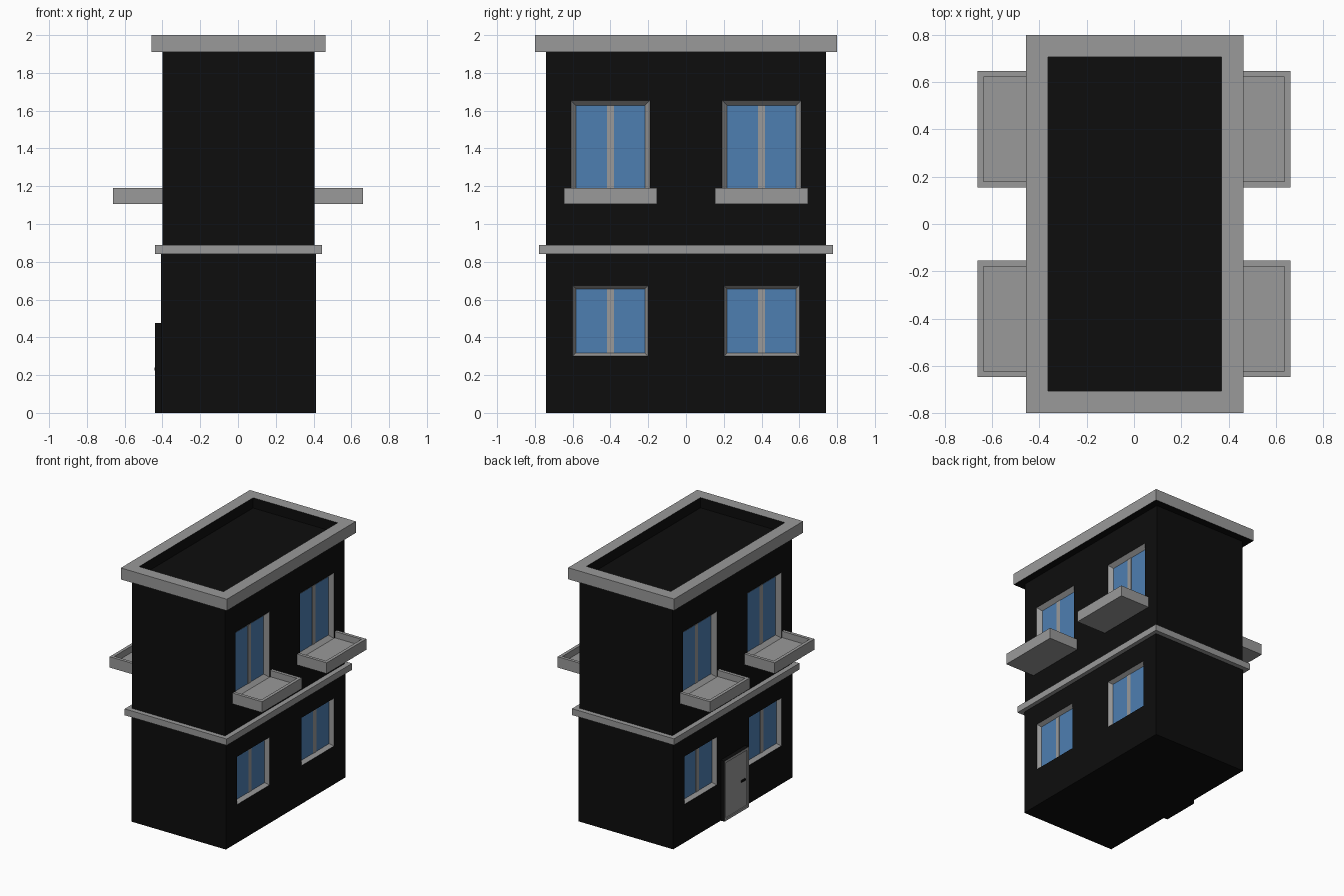
import bpy, bmesh
from mathutils import Vector

if "Cube" in bpy.data.objects:
    bpy.data.objects.remove(bpy.data.objects["Cube"])


def material(name, rgb):
    m = bpy.data.materials.new(name)
    m.diffuse_color = (*rgb, 1)
    m.use_nodes = True
    m.node_tree.nodes["Principled BSDF"].inputs["Base Color"].default_value = m.diffuse_color
    return m


MATS = [material("black_wall", (0.004, 0.004, 0.004)),
        material("grey_stone", (0.32, 0.32, 0.32)),
        material("blue_glass", (0.076, 0.21, 0.44))]
BLACK, GREY, BLUE = 0, 1, 2
CX = 0.003  # the block sits very slightly off centre


def finish(bm, name):
    me = bpy.data.meshes.new(name)
    bm.to_mesh(me)
    bm.free()
    for m in MATS:
        me.materials.append(m)
    ob = bpy.data.objects.new(name, me)
    bpy.context.collection.objects.link(ob)
    return ob


def quad(bm, pts, mat, facing):
    f = bm.faces.new([bm.verts.new(p) for p in pts])
    f.normal_update()
    if f.normal.dot(Vector(facing)) < 0:
        f.normal_flip()
    f.material_index = mat
    return f


def box(bm, x, y, z, mat):
    """Axis-aligned box from three (low, high) ranges."""
    x, y, z = sorted(x), sorted(y), sorted(z)
    vs = bmesh.ops.create_cube(bm, size=1)["verts"]
    for v in vs:
        v.co = (x[v.co.x > 0], y[v.co.y > 0], z[v.co.z > 0])
    faces = list({f for v in vs for f in v.link_faces})
    for f in faces:
        f.material_index = mat
        f.normal_update()
    return faces


def recess(bm, face, rim, depth):
    """Inset a face and sink the middle, with wall faces returned."""
    n = face.normal.copy()
    bmesh.ops.inset_region(bm, faces=[face], thickness=rim)
    walls = bmesh.ops.inset_region(bm, faces=[face], thickness=0)["faces"]
    bmesh.ops.translate(bm, verts=face.verts[:], vec=-n * depth)
    return walls


# Storeys: name, half width, z range, window half width, window z range, reveal
STOREYS = [("lower", 0.410, (0.0, 0.865), 0.20, (0.30, 0.675), 0.018),
           ("upper", 0.403, (0.865, 1.915), 0.21, (1.14, 1.655), 0.028)]
HY, WIN_Y, DEPTH = 0.74, 0.40, 0.03

for name, hw, (z0, z1), ww, (wz0, wz1), rv in STOREYS:
    # Walls: side walls as a grid with the window cells left open
    bm = bmesh.new()
    ys = [-HY, -WIN_Y - ww, -WIN_Y + ww, WIN_Y - ww, WIN_Y + ww, HY]
    zs = [z0, wz0, wz1, z1]
    for s in (-1, 1):
        x = CX + s * hw
        for i in range(5):
            for j in range(3):
                if i in (1, 3) and j == 1:
                    continue
                a, b, c, d = ys[i], ys[i + 1], zs[j], zs[j + 1]
                quad(bm, [(x, a, c), (x, b, c), (x, b, d), (x, a, d)], BLACK, (s, 0, 0))
        y = s * HY
        quad(bm, [(CX - hw, y, z0), (CX + hw, y, z0), (CX + hw, y, z1), (CX - hw, y, z1)],
             BLACK, (0, s, 0))
    if name == "lower":
        quad(bm, [(CX - hw, -HY, 0), (CX + hw, -HY, 0), (CX + hw, HY, 0), (CX - hw, HY, 0)],
             BLACK, (0, 0, -1))
    bmesh.ops.remove_doubles(bm, verts=bm.verts, dist=1e-5)
    finish(bm, name + "_walls")

    # Windows: slanted grey reveals, blue glass, central mullion
    bm = bmesh.new()
    for s in (-1, 1):
        for wy in (-WIN_Y, WIN_Y):
            xo, xi = CX + s * hw, CX + s * (hw - DEPTH)
            outer = [Vector((xo, wy + a * ww, z)) for a, z in
                     ((-1, wz0), (1, wz0), (1, wz1), (-1, wz1))]
            g = ww - rv
            inner = [Vector((xi, wy + a * g, z)) for a, z in
                     ((-1, wz0 + rv), (1, wz0 + rv), (1, wz1 - rv), (-1, wz1 - rv))]
            mid = Vector((xo, wy, (wz0 + wz1) / 2))
            for k in range(4):
                p = [outer[k], outer[k - 1], inner[k - 1], inner[k]]
                quad(bm, p, GREY, mid - sum(p, Vector()) / 4)
            quad(bm, inner, BLUE, (s, 0, 0))
            box(bm, (xi, xi + s * 0.003), (wy - 0.019, wy + 0.019),
                (wz0 + rv, wz1 - rv), GREY)
    finish(bm, name + "_windows")

# Belt course between storeys
bm = bmesh.new()
box(bm, (CX - 0.443, CX + 0.443), (-0.777, 0.777), (0.84, 0.89), GREY)
finish(bm, "belt_course")

# Cornice with sunken black roof
bm = bmesh.new()
faces = box(bm, (CX - 0.46, CX + 0.46), (-0.8, 0.8), (1.91, 2.0), GREY)
top = max(faces, key=lambda f: f.normal.z)
min(faces, key=lambda f: f.normal.z).material_index = BLACK
for f in recess(bm, top, 0.132, 0.08) + [top]:
    f.material_index = BLACK
finish(bm, "cornice_and_roof")

# Balconies: slab with three low parapets
for sx, side in ((-1, "left"), (1, "right")):
    for sy, end in ((-1, "front"), (1, "back")):
        bm = bmesh.new()
        xw, xe = CX + sx * 0.403, sx * 0.662
        y0, y1, t = sy * 0.4 - 0.246, sy * 0.4 + 0.246, 0.025
        box(bm, (xw, xe), (y0, y1), (1.105, 1.14), GREY)
        box(bm, (xe - sx * t, xe), (y0, y1), (1.14, 1.19), GREY)
        for a in (y0, y1 - t):
            box(bm, (xw, xe - sx * t), (a, a + t), (1.14, 1.19), GREY)
        finish(bm, f"balcony_{side}_{end}")

# Door on the left side: black block with grey face and sunken panel
bm = bmesh.new()
faces = box(bm, (-0.44, -0.40), (-0.15, 0.15), (0, 0.475), BLACK)
front = min(faces, key=lambda f: f.normal.x)
front.material_index = GREY
recess(bm, front, 0.028, 0.008)
for f in bm.faces:
    if f.normal.x < -0.9 or f.calc_center_median().x < -0.43:
        f.material_index = GREY
finish(bm, "door")

# Door handle
bm = bmesh.new()
box(bm, (-0.441, -0.431), (-0.112, -0.065), (0.225, 0.24), BLACK)
finish(bm, "door_handle")
